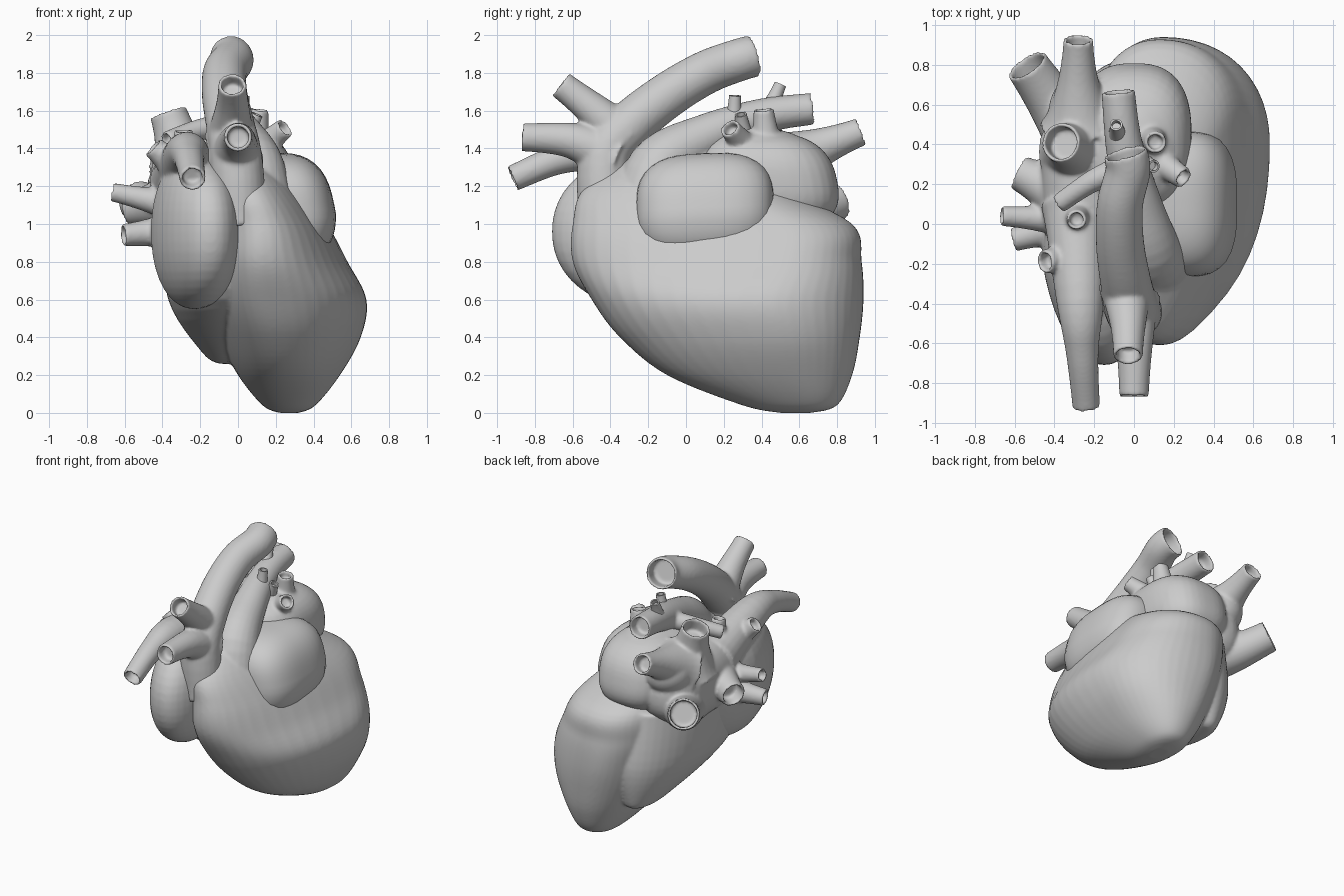
import bpy, bmesh, math
from mathutils import Vector

cube = bpy.data.objects.get("Cube")
if cube:
    bpy.data.objects.remove(cube)

mat = bpy.data.materials.new("tissue grey")
mat.use_nodes = True
GREY = (.6, .6, .6, 1)
mat.diffuse_color = GREY
mat.node_tree.nodes["Principled BSDF"].inputs["Base Color"].default_value = GREY


def finish(name, bm, fuse=False):
    """Make the object; fused parts are blended into one soft skin."""
    bmesh.ops.recalc_face_normals(bm, faces=bm.faces)
    mesh = bpy.data.meshes.new(name)
    bm.to_mesh(mesh)
    bm.free()
    mesh.materials.append(mat)
    ob = bpy.data.objects.new(name, mesh)
    bpy.context.collection.objects.link(ob)
    bpy.ops.object.select_all(action='DESELECT')
    ob.select_set(True)
    bpy.context.view_layer.objects.active = ob
    bpy.ops.object.shade_smooth_by_angle(angle=math.radians(40))
    if fuse:
        remesh = ob.modifiers.new("Fuse", 'REMESH')
        remesh.mode = 'VOXEL'
        remesh.voxel_size = .011
        remesh.use_smooth_shade = True
        soften = ob.modifiers.new("Soften", 'SMOOTH')
        soften.iterations = 8


def spline(points, steps=6):
    """Catmull-Rom through tuples of any length."""
    padded = [points[0], *points, points[-1]]
    out = []
    for start in range(len(points) - 1):
        for step in range(steps):
            t = step / steps
            out.append([b + t / 2 * (c - a + t * (2*a - 5*b + 4*c - d + t * (3*(b - c) + d - a)))
                        for a, b, c, d in zip(*padded[start:start + 4])])
    return out + [list(points[-1])]


def circle(segments):
    angles = [math.tau * k / segments for k in range(segments)]
    return [(math.cos(angle), math.sin(angle)) for angle in angles]


def skin(bm, rings):
    loops = [[bm.verts.new(co) for co in ring] for ring in rings]
    for lower, upper in zip(loops, loops[1:]):
        for i in range(len(lower)):
            bm.faces.new((lower[i - 1], lower[i], upper[i], upper[i - 1]))
    bm.faces.new(loops[0])
    bm.faces.new(loops[-1])


def loft(bm, levels, power):
    """Each level: z, centre x, centre y, min x, max x, min y, max y."""
    rings = []
    for z, cx, cy, left, right, front, back in spline(levels):
        ring = []
        for c, s in circle(48):
            n = (abs(c) ** power + abs(s) ** power) ** (-1 / power)
            ring.append((cx + n * c * (right - cx if c > 0 else cx - left),
                         cy + n * s * (back - cy if s > 0 else cy - front), z))
        rings.append(ring)
    skin(bm, rings)


def vessel(bm, root_radius, tip_radius, *points):
    """Tube that flares towards its root and is hollow at its tip."""
    centres = [Vector(p) for p in spline(points)]
    last = len(centres) - 1
    side = Vector((1, 0, 0)) if abs(points[-1][0] - points[0][0]) < .1 else Vector((0, 1, 0))
    rings = []
    for i, centre in enumerate(centres):
        along = (centres[min(i + 1, last)] - centres[max(i - 1, 0)]).normalized()
        side = (side - along * side.dot(along)).normalized()
        normals = [side * c + along.cross(side) * s for c, s in circle(24)]
        radius = tip_radius + (root_radius - tip_radius) * (1 - i / last) ** 2
        rings.append([centre + n * radius for n in normals])
    # rim and hollow inside
    inner = tip_radius - min(.018, tip_radius * .3)
    for depth in (0, tip_radius):
        rings.append([centre - along * depth + n * inner for n in normals])
    skin(bm, rings)


def blob(bm, centre, half, power=2.0):
    """Ellipsoid, boxier as the power rises."""
    made = bmesh.ops.create_uvsphere(bm, u_segments=40, v_segments=24, radius=1)["verts"]
    for v in made:
        n = sum(abs(k) ** power for k in v.co) ** (-1 / power)
        v.co = Vector([c + h * k * n for c, h, k in zip(centre, half, v.co)])
    return made


# Ventricles
bm = bmesh.new()
loft(bm, [
    (0, .27, .6, .22, .32, .5, .66),
    (.04, .27, .6, .13, .41, .3, .8),
    (.2, .25, .5, 0, .54, -.1, .88),
    (.4, .2, .45, -.1, .65, -.35, .92),
    (.6, .15, .4, -.17, .68, -.5, .94),
    (.8, .13, .5, -.2, .58, -.6, .93),
    (1, .12, .5, -.2, .47, -.6, .88),
    (1.2, .06, .2, -.2, .3, -.53, .5),
    (1.4, .02, .1, -.05, .1, -.2, .3)], 2.15)

# Wedge behind the right chamber
loft(bm, [
    (.26, -.06, .6, -.1, .05, .5, .72),
    (.32, -.06, .55, -.19, .1, .25, .77),
    (.6, -.06, .25, -.37, .2, -.35, .82),
    (1, -.06, .2, -.4, .2, -.5, .76)], 2)

# Pulmonary trunk and its right branch
vessel(bm, .23, .085, (.1, -.2, 1), (.08, -.14, 1.3), (.02, .1, 1.46),
       (-.05, .4, 1.57), (-.08, .67, 1.61))
vessel(bm, .08, .05, (0, .3, 1.52), (-.2, .22, 1.5), (-.38, .1, 1.44))
finish("ventricles", bm, True)

# Both atria
bm = bmesh.new()
for v in blob(bm, (-.23, -.19, .96), (.23, .52, .41), 2.15):
    v.co.x += .16 * max(0, -v.co.y - .2)
blob(bm, (-.24, .27, 1.13), (.23, .46, .27), 2.4)
for v in blob(bm, (0, .44, 1.23), (.29, .36, .26), 2.6):
    v.co.y -= .2 * (v.co.z - 1.23)
blob(bm, (-.26, .56, 1.3), (.17, .2, .16))
blob(bm, (.02, .38, 1.36), (.22, .3, .15))

# Great veins: front, rear lower, top, rear upper
vessel(bm, .18, .07, (-.29, .1, 1.22), (-.27, -.4, 1.37), (-.26, -.65, 1.35), (-.24, -.92, 1.24))
vessel(bm, .2, .11, (-.24, .38, 1), (-.4, .6, 1.04), (-.54, .8, 1.13))
vessel(bm, .2, .1, (-.29, .37, 1.24), (-.32, .39, 1.43), (-.37, .41, 1.59))
vessel(bm, .21, .075, (-.27, .5, 1.31), (-.28, .7, 1.4), (-.28, .93, 1.49))

# Short side veins
for radius, root, tip in (
        (.05, (-.34, .02, 1.1), (-.67, .04, 1.17)),
        (.06, (-.32, 0, .97), (-.61, -.08, .94)),
        (.09, (-.34, .14, 1.12), (-.58, .26, 1.08)),
        (.06, (-.26, -.15, 1.23), (-.45, -.19, 1.41)),
        (.05, (-.28, .05, 1.28), (-.29, .02, 1.5)),
        (.055, (.07, .35, 1.36), (.25, .23, 1.51)),
        (.055, (.08, .43, 1.38), (.11, .41, 1.61))):
    vessel(bm, radius * 2, radius, root, tip)
finish("atria_and_veins", bm, True)

# Left auricle, a boxy lobe on the side
bm = bmesh.new()
for v in blob(bm, (.26, .1, 1.09), (.26, .365, .285), 2.9):
    v.co.x -= .2 * max(0, v.co.z - 1.05)
    v.co.z += .04 * (v.co.y - .1)
finish("left_auricle", bm)

# Aorta and its branches
bm = bmesh.new()
vessel(bm, .15, .112, (.01, -.42, 1), (-.01, -.43, 1.35), (-.04, -.3, 1.52), (-.07, -.1, 1.68),
       (-.07, .1, 1.8), (-.03, .27, 1.865), (-.045, .36, 1.89))
vessel(bm, .14, .075, (-.04, -.32, 1.45), (-.03, -.5, 1.61), (-.03, -.665, 1.74))
vessel(bm, .16, .075, (-.02, -.38, 1.35), (0, -.6, 1.44), (0, -.87, 1.46))
finish("aorta", bm, True)

# Thin stubs near the pulmonary trunk
bm = bmesh.new()
for root, tip in (
        ((.04, .31, 1.45), (.1, .29, 1.58)),
        ((.01, .25, 1.5), (.03, .26, 1.68)),
        ((-.08, .44, 1.6), (-.09, .5, 1.74))):
    vessel(bm, .06, .032, root, tip)
finish("thin_stubs", bm)
